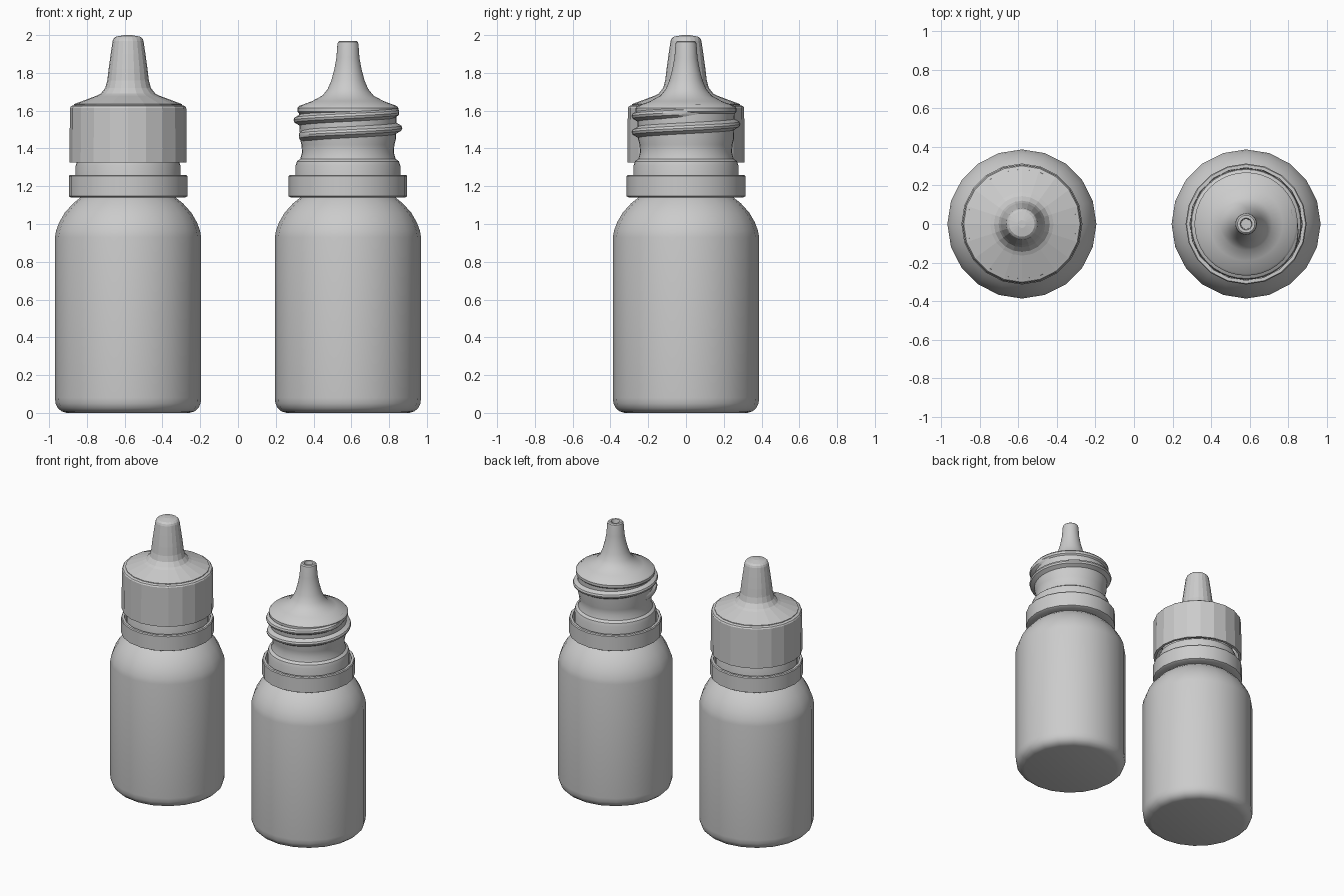
import bpy, bmesh, math

if "Cube" in bpy.data.objects:
    bpy.data.objects.remove(bpy.data.objects["Cube"])

SIDES = 20


def finish(name, bm, smooth=True):
    bmesh.ops.remove_doubles(bm, verts=bm.verts, dist=1e-5)
    bmesh.ops.recalc_face_normals(bm, faces=bm.faces)
    me = bpy.data.meshes.new(name)
    bm.to_mesh(me)
    bm.free()
    ob = bpy.data.objects.new(name, me)
    bpy.context.collection.objects.link(ob)
    if smooth:
        bpy.ops.object.select_all(action='DESELECT')
        ob.select_set(True)
        bpy.context.view_layer.objects.active = ob
        bpy.ops.object.shade_smooth_by_angle(angle=math.radians(35))
    return ob


def lathe(name, x, profile, sides=SIDES, closed=False, smooth=True):
    """Spin an (r, z) profile about a vertical axis at x."""
    bm = bmesh.new()
    rings = []
    for r, z in profile:
        rings.append([bm.verts.new((x + r * math.cos(2 * math.pi * i / sides),
                                    r * math.sin(2 * math.pi * i / sides), z))
                      for i in range(sides)])
    pairs = list(zip(rings, rings[1:])) + ([(rings[-1], rings[0])] if closed else [])
    for a, b in pairs:
        for i in range(sides):
            j = (i + 1) % sides
            bm.faces.new((a[i], a[j], b[j], b[i]))
    if not closed:
        bm.faces.new(rings[0])
        bm.faces.new(rings[-1])
    return finish(name, bm, smooth)


def thread(name, x, z0, turns, pitch, base, height):
    """Helical ridge with tapered ends."""
    bm = bmesh.new()
    n = int(turns * 40)
    rows = []
    for k in range(n + 1):
        a = math.pi + 2 * math.pi * turns * k / n
        h = height * min(1, k / 5, (n - k) / 5)
        z = z0 + pitch * turns * k / n
        rows.append([bm.verts.new((x + r * math.cos(a), r * math.sin(a), z + dz))
                     for r, dz in ((base - .012, -.036), (base + h * .85, -.013),
                                   (base + h, 0), (base + h * .85, .013),
                                   (base - .012, .036))])
    for a, b in zip(rows, rows[1:]):
        for i in range(5):
            j = (i + 1) % 5
            bm.faces.new((a[i], a[j], b[j], b[i]))
    bm.faces.new(rows[0])
    bm.faces.new(rows[-1])
    return finish(name, bm)


BODY = [(.325, 0), (.352, .008), (.372, .025), (.384, .05), (.387, .08),
        (.387, .93), (.381, .965), (.364, 1.01), (.335, 1.06), (.290, 1.11),
        (.252, 1.14), (.246, 1.17)]
COLLAR = [(.24, 1.14), (.302, 1.14), (.314, 1.147), (.314, 1.253), (.309, 1.26),
          (.292, 1.26), (.290, 1.19), (.24, 1.19)]
NOZZLE = [(.240, 1.16), (.277, 1.18), (.277, 1.31), (.270, 1.332), (.252, 1.345),
          (.243, 1.38), (.246, 1.42), (.254, 1.45), (.258, 1.585), (.268, 1.595),
          (.268, 1.613), (.258, 1.625), (.19, 1.65), (.135, 1.68), (.107, 1.715),
          (.088, 1.76), (.072, 1.82), (.061, 1.88), (.056, 1.95), (.053, 1.963),
          (.045, 1.97), (.031, 1.97), (.028, 1.963), (.026, 1.86)]
CAP = [(.310, 1.325), (.308, 1.615), (.302, 1.624), (.20, 1.661), (.145, 1.69),
       (.121, 1.72), (.110, 1.76), (.103, 1.82), (.092, 1.90), (.082, 1.968),
       (.077, 1.981), (.066, 1.991), (.02, 2.0), (.02, 1.98), (.06, 1.975),
       (.088, 1.80), (.11, 1.70), (.285, 1.635), (.292, 1.325)]

# Two bottles: left is capped, right is open
for side, x in (("left", -.582), ("right", .582)):
    lathe(side + "_bottle_body", x, BODY)
    lathe(side + "_tamper_ring", x, COLLAR, closed=True)
    lathe(side + "_dropper_nozzle", x, NOZZLE, sides=40)
    thread(side + "_screw_thread", x, 1.465, 1.55, .085, .256, .032)

# Faceted screw cap and its tip disc
lathe("cap", -.582, CAP, closed=True, smooth=False)
lathe("cap_tip", -.582, [(.02, 1.98), (.02, 2.0)], smooth=False)
